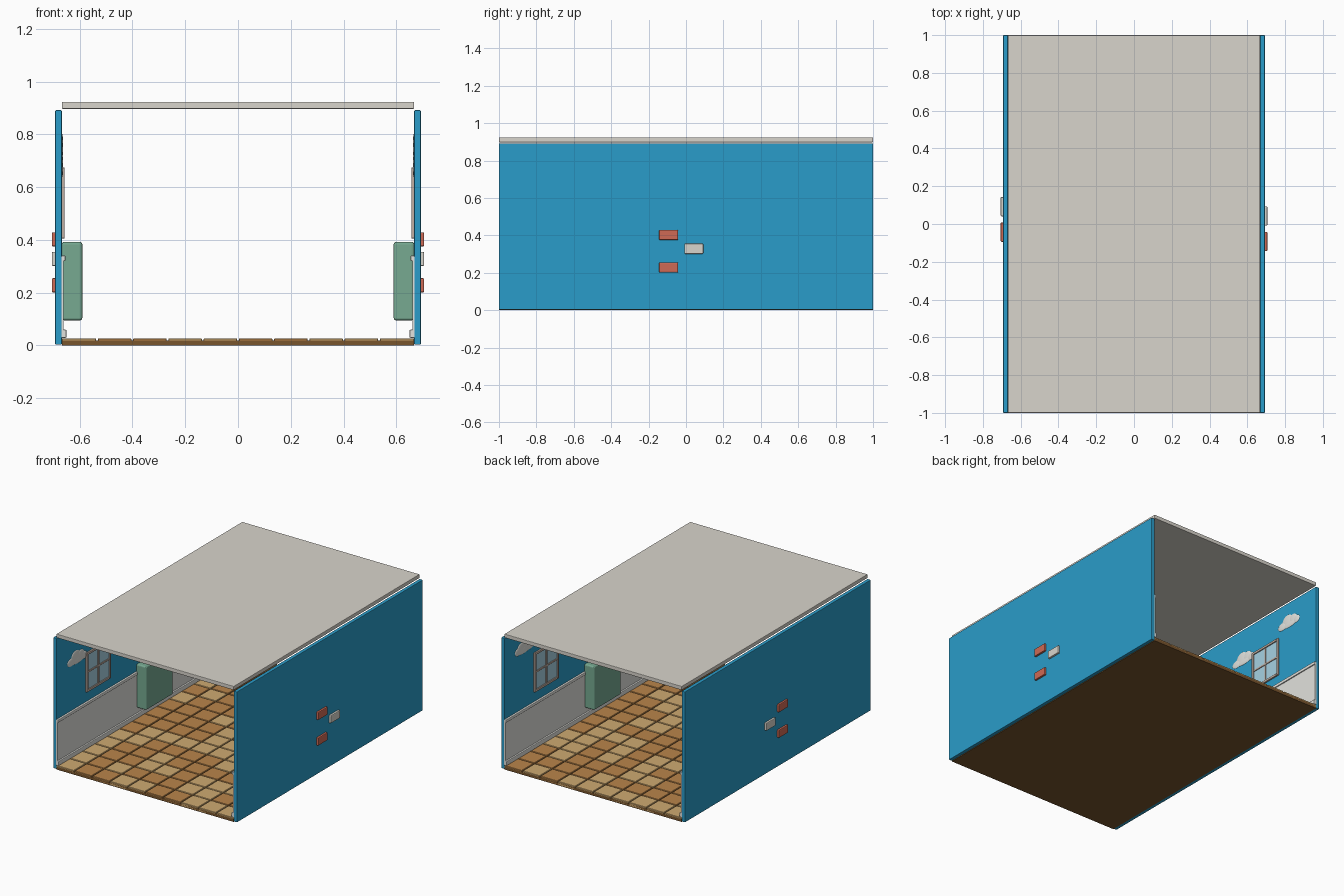
import bpy, bmesh, random
from mathutils import Matrix

if "Cube" in bpy.data.objects:
    bpy.data.objects.remove(bpy.data.objects["Cube"])

random.seed(4)


def material(name, r, g, b):
    m = bpy.data.materials.new(name)
    m.diffuse_color = [(c / 255) ** 2.2 for c in (r, g, b)] + [1]
    m.use_nodes = True
    m.node_tree.nodes["Principled BSDF"].inputs["Base Color"].default_value = m.diffuse_color
    return m


BLUE = material("wall_blue", 46, 155, 200)
CREAM = material("cream", 216, 212, 203)
WHITE = material("white", 225, 225, 220)
BRICK = material("brick_red", 205, 105, 85)
GREEN = material("green", 118, 168, 144)
GLASS = material("glass_blue", 165, 208, 226)
FRAME = material("frame_taupe", 190, 172, 160)
BROWN = material("grout_brown", 120, 85, 48)
TILE_A = material("tile_dark", 184, 132, 76)
TILE_B = material("tile_light", 205, 168, 112)


def finish(name, bm, mats, bevel=0.0, segments=2):
    me = bpy.data.meshes.new(name)
    bm.to_mesh(me)
    bm.free()
    ob = bpy.data.objects.new(name, me)
    bpy.context.collection.objects.link(ob)
    for m in mats:
        me.materials.append(m)
    if bevel:
        mod = ob.modifiers.new("bevel", "BEVEL")
        mod.width = bevel
        mod.segments = segments
    return ob


def add_box(bm, x, y, z, index=0):
    """Box from three (min, max) ranges."""
    mat = Matrix.Translation([(a + b) / 2 for a, b in (x, y, z)]) @ Matrix.Diagonal(
        [abs(b - a) for a, b in (x, y, z)] + [1])
    verts = bmesh.ops.create_cube(bm, size=1, matrix=mat)["verts"]
    for f in {f for v in verts for f in v.link_faces}:
        f.material_index = index


def box(name, x, y, z, mat, bevel=0.0, segments=2):
    bm = bmesh.new()
    add_box(bm, x, y, z)
    return finish(name, bm, [mat], bevel, segments)


# Ceiling slab and floor base
box("ceiling", (-0.668, 0.668), (-1, 1), (0.897, 0.923), CREAM, 0.003)
box("floor_base", (-0.668, 0.668), (-1, 1), (0, 0.019), BROWN)

# Floor tiles, 10 by 15 with narrow grout gaps
bm = bmesh.new()
COLS, ROWS, GAP = 10, 15, 0.003
px, py = 1.336 / COLS, 2 / ROWS
for i in range(COLS):
    for j in range(ROWS):
        x, y = -0.668 + i * px, -1 + j * py
        x0, x1 = x + GAP * (i > 0), x + px - GAP * (i < COLS - 1)
        y0, y1 = y + GAP * (j > 0), y + py - GAP * (j < ROWS - 1)
        add_box(bm, (x0, x1), (y0, y1), (0.002, 0.027), int(random.random() < 0.4))
finish("floor_tiles", bm, [TILE_A, TILE_B], 0.0025, 1)


def cloud(name, side, y, z):
    """Flattened overlapping puffs lying on the wall."""
    bm = bmesh.new()
    for dy, dz, ry, rz in ((-0.06, -0.012, 0.045, 0.028), (-0.012, 0.012, 0.05, 0.04),
                           (0.04, 0.004, 0.042, 0.034), (0.075, -0.012, 0.033, 0.026),
                           (0.01, -0.02, 0.075, 0.024)):
        m = Matrix.Translation((side * 0.669, y + dy, z + dz)) @ Matrix.Diagonal((0.006, ry, rz, 1))
        bmesh.ops.create_uvsphere(bm, u_segments=20, v_segments=12, radius=1, matrix=m)
    for f in bm.faces:
        f.smooth = True
    finish(name, bm, [WHITE])


def window(name, side, yc, zc):
    """Four-pane window: frame, crossbars and glass."""
    hy, hz, t = 0.13, 0.134, 0.016
    xr = (side * 0.67, side * 0.657)
    bm = bmesh.new()
    for s in (-1, 1):
        add_box(bm, xr, (yc + s * hy, yc + s * (hy - t)), (zc - hz, zc + hz))
        add_box(bm, xr, (yc - hy + t, yc + hy - t), (zc + s * hz, zc + s * (hz - t)))
    bar = (side * 0.67, side * 0.659)
    add_box(bm, bar, (yc - 0.006, yc + 0.006), (zc - hz + t, zc + hz - t))
    add_box(bm, bar, (yc - hy + t, yc + hy - t), (zc - 0.006, zc + 0.006))
    finish(name + "_frame", bm, [FRAME], 0.002)
    box(name + "_glass", (side * 0.67, side * 0.664), (yc - hy + t, yc + hy - t),
        (zc - hz + t, zc + hz - t), GLASS)


# Side walls with all their fittings
for side, label, shift in ((-1, "left", 0.0), (1, "right", 0.05)):
    def xs(a, b):
        return side * a, side * b
    box(label + "_wall", xs(0.668, 0.693), (-1, 1), (0.003, 0.892), BLUE, 0.003)

    # Wainscot panel with skirting and top rail
    box(label + "_wainscot", xs(0.661, 0.67), (-1, 1), (0.03, 0.335), WHITE)
    box(label + "_skirting", xs(0.65, 0.67), (-1, 1), (0.029, 0.06), WHITE, 0.004)
    box(label + "_rail", xs(0.654, 0.67), (-1, 1), (0.32, 0.341), WHITE, 0.004)

    # Wall cabinet
    box(label + "_cabinet", xs(0.59, 0.668), (-0.145, 0.145), (0.095, 0.393), GREEN, 0.01, 3)

    # Two windows, each with a low cloud and a high cloud
    for n, yc in enumerate((-0.555, 0.505)):
        yc += shift
        window(f"{label}_window_{n}", side, yc, 0.54)
        cloud(f"{label}_low_cloud_{n}", side, yc - 0.225, 0.68)
        cloud(f"{label}_high_cloud_{n}", side, yc + 0.225, 0.755)

    # Exposed bricks outside
    for n, (y, z, mat) in enumerate(((-0.043, 0.228, BRICK), (-0.043, 0.402, BRICK),
                                     (0.092, 0.328, CREAM))):
        y -= shift
        box(f"{label}_brick_{n}", xs(0.685, 0.706), (y - 0.051, y + 0.051),
            (z - 0.027, z + 0.027), mat, 0.005)
